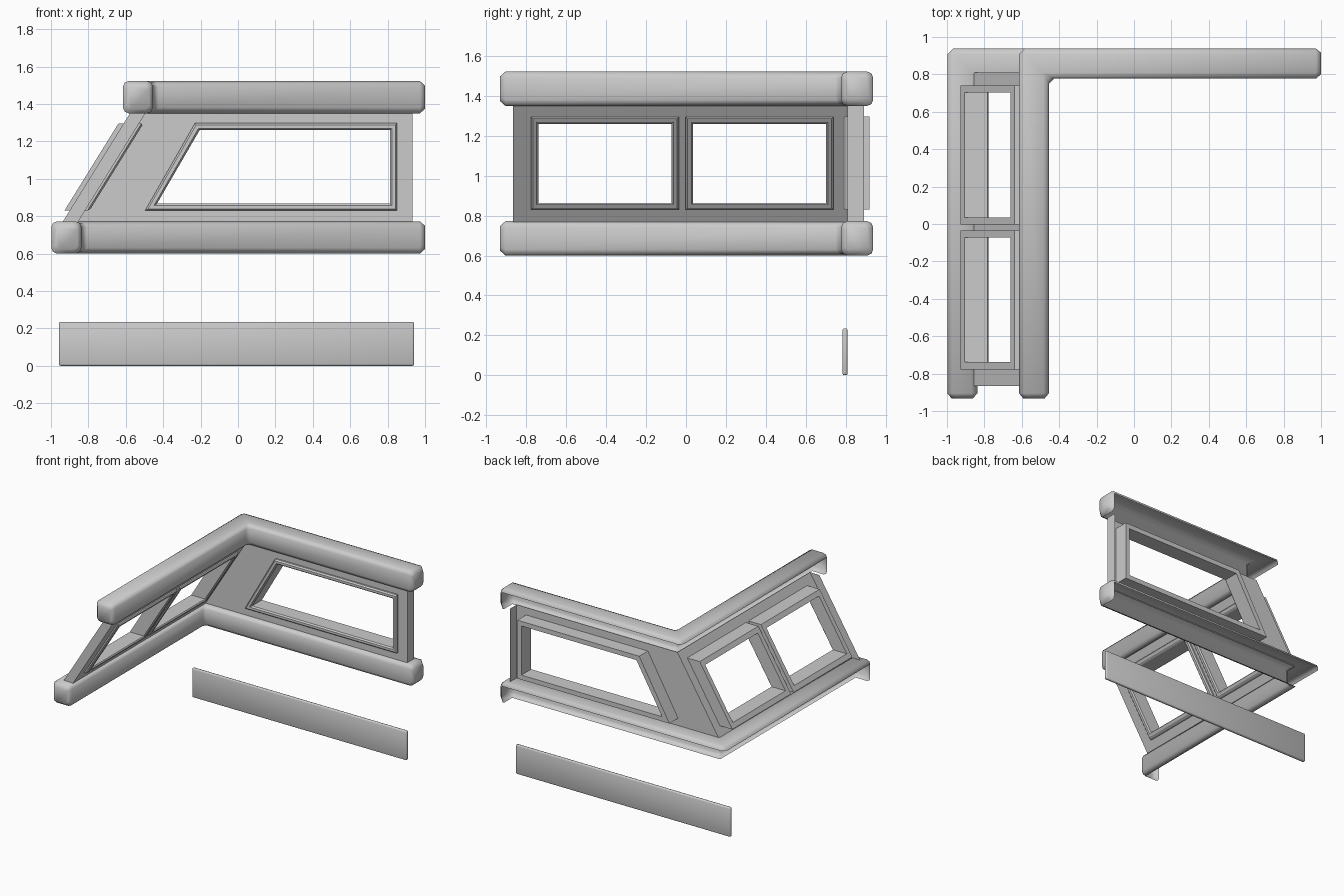
import bpy, bmesh, math

if "Cube" in bpy.data.objects:
    bpy.data.objects.remove(bpy.data.objects["Cube"])

W, H, R = 0.16, 0.172, 0.03       # rail width, height, edge rounding
YI = 0.778                        # inner face of the long rails
SLOPE = 0.62                      # lean of the end wall (x per z)


def finish(name, bm, angle=50):
    bmesh.ops.remove_doubles(bm, verts=bm.verts, dist=0.0004)
    bmesh.ops.recalc_face_normals(bm, faces=bm.faces)
    me = bpy.data.meshes.new(name)
    bm.to_mesh(me)
    bm.free()
    ob = bpy.data.objects.new(name, me)
    bpy.context.collection.objects.link(ob)
    bpy.ops.object.select_all(action='DESELECT')
    ob.select_set(True)
    bpy.context.view_layer.objects.active = ob
    bpy.ops.object.shade_smooth_by_angle(angle=math.radians(angle))
    return ob


def skin(bm, a, b, closed):
    """Quads between two rows of vertices."""
    n = len(a)
    for i in range(n if closed else n - 1):
        j = (i + 1) % n
        bm.faces.new((a[i], a[j], b[j], b[i]))


def rounded_section():
    """Rounded rectangle (u = outward, z = up), from outer top round to outer bottom."""
    pts = []
    for cu, cz, a0 in ((W - R, H - R, 0), (R, H - R, 90), (R, R, 180), (W - R, R, 270)):
        for k in range(3):
            a = math.radians(a0 + 45 * k)
            pts.append((cu + R * math.cos(a), cz + R * math.sin(a)))
    return pts


def rail(name, xi, z0):
    """Mitred L-shaped trim, open at the back and underneath, with closed ends."""
    bm = bmesh.new()
    sec = rounded_section()

    def row(f, pts):
        return [bm.verts.new((*f(u), z0 + z)) for u, z in pts]

    def cham(u):
        return max(0, R - u, u - (W - R))

    open_sec = sec[:9]
    e = 0.027
    stations = [lambda u: (1 - e, YI + u),
                lambda u: (xi - u + cham(u), YI + u),
                lambda u: (xi - u, YI + u - cham(u)),
                lambda u: (xi - u, -0.932 + e)]
    rows = [row(f, open_sec) for f in stations]
    for a, b in zip(rows, rows[1:]):
        for i in range(len(a) - 1):
            bm.faces.new((a[i], a[i + 1], b[i + 1], b[i]))
    # bevelled end caps
    small = [(W / 2 + (u - W / 2) * 0.72, H / 2 + (z - H / 2) * 0.72) for u, z in sec]
    for f0, f1 in ((stations[0], lambda u: (1, YI + u)),
                   (stations[3], lambda u: (xi - u, -0.932))):
        a, b = row(f0, sec), row(f1, small)
        skin(bm, a, b, True)
        bm.faces.new(b)
    return finish(name, bm)


def long_map(p, d):
    """Long wall: p = (x, z), d = distance outward."""
    return (p[0], 0.81 + d, p[1])


def end_map(p, d):
    """Leaning end wall: p = (y, z), d = distance outward."""
    return (-0.855 + SLOPE * (p[1] - 0.77) - d, p[0], p[1])


def frame(name, outer, inner, fmap):
    """Deep window surround with softened front edges."""
    bm = bmesh.new()
    rings = []
    for t, d in ((0, 0.11), (0, -0.013), (0.25, -0.024), (0.75, -0.024), (1, -0.013), (1, 0.11)):
        rings.append([bm.verts.new(fmap((o[0] + t * (i[0] - o[0]), o[1] + t * (i[1] - o[1])), d))
                      for o, i in zip(outer, inner)])
    for k in range(len(rings)):
        skin(bm, rings[k], rings[(k + 1) % len(rings)], True)
    return finish(name, bm, 25)


def rect(a0, b0, a1, b1):
    return [(a0, b0), (a1, b0), (a1, b1), (a0, b1)]


def wall(name, panels, flange_at, fmap):
    """Thin panels pierced by window openings, plus a return flange on the free edge."""
    bm = bmesh.new()
    for outline, hole in panels:
        skin(bm, [bm.verts.new(fmap(p, 0)) for p in outline],
             [bm.verts.new(fmap(p, 0)) for p in hole], True)
    lo, hi = (flange_at, ZB), (flange_at, ZT)
    bm.faces.new([bm.verts.new(fmap(p, d)) for p, d in ((lo, 0), (hi, 0), (hi, 0.082), (lo, 0.082))])
    return finish(name, bm, 25)


# trims
rail("lower_rail", -0.838, 0.60)
rail("upper_rail", -0.455, 1.35)

# window outlines
ZB, ZT = 0.765, 1.357
long_out = [(-0.497, 0.83), (0.85, 0.83), (0.85, 1.297), (-0.23, 1.297)]
long_in = [(-0.433, 0.867), (0.813, 0.867), (0.813, 1.26), (-0.205, 1.26)]
frame("long_window_frame", long_out, long_in, long_map)

end_outs = []
for label, y0 in (("front", -0.777), ("rear", -0.002)):
    out = rect(y0, 0.829, y0 + 0.742, 1.295)
    end_outs.append(out)
    frame(label + "_end_window_frame", out,
          rect(y0 + 0.038, 0.864, y0 + 0.704, 1.26), end_map)

# walls
left = [end_map((0, z), 0)[0] for z in (ZB, ZT)]
wall("long_wall", [([(left[0], ZB), (0.932, ZB), (0.932, ZT), (left[1], ZT)], long_out)],
     0.932, long_map)
mid = -0.0185
wall("end_wall", [(rect(-0.867, ZB, mid, ZT), end_outs[0]),
                  (rect(mid, ZB, 0.81, ZT), end_outs[1])], -0.867, end_map)

# loose skirting board near the ground
bm = bmesh.new()
bmesh.ops.create_cube(bm, size=1)
for v in bm.verts:
    v.co = (-0.008 + v.co.x * 1.9, 0.797 + v.co.y * 0.026, 0.117 + v.co.z * 0.234)
bmesh.ops.bevel(bm, geom=bm.edges[:], offset=0.009, segments=2, affect='EDGES', profile=0.5)
finish("skirting_board", bm)
